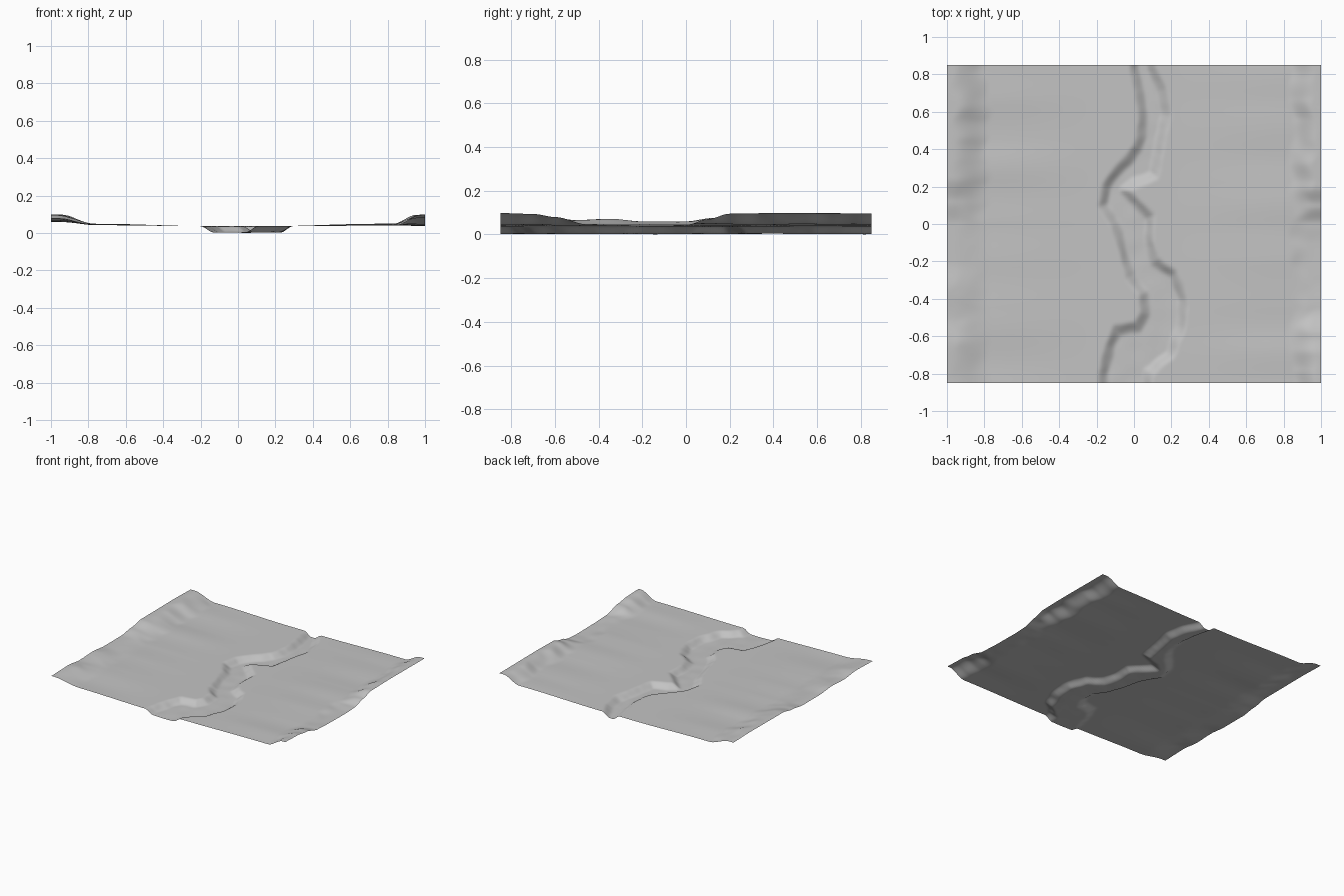
import bpy, bmesh, math
from mathutils import Vector, noise

if "Cube" in bpy.data.objects:
    bpy.data.objects.remove(bpy.data.objects["Cube"])

grey = bpy.data.materials.new("pale grey ground")
grey.diffuse_color = (0.55, 0.55, 0.55, 1)
grey.use_nodes = True
grey.node_tree.nodes["Principled BSDF"].inputs["Base Color"].default_value = grey.diffuse_color
HALF_Y = 0.85

# River banks as (x, y), running from the back to the front
left_bank = [(0.01, 1.0), (0.0, 0.84), (0.03, 0.7), (0.05, 0.54), (0.02, 0.4),
             (-0.09, 0.28), (-0.15, 0.2), (-0.165, 0.1), (-0.1, 0.0), (-0.07, -0.1),
             (-0.02, -0.28), (0.05, -0.37), (0.06, -0.48), (0.02, -0.55),
             (-0.09, -0.57), (-0.13, -0.66), (-0.165, -0.8), (-0.165, -1.0)]
right_bank = [(0.08, 1.0), (0.09, 0.84), (0.15, 0.72), (0.17, 0.58), (0.13, 0.4),
              (0.11, 0.26), (0.0, 0.22), (-0.05, 0.18), (0.02, 0.1), (0.09, 0.04),
              (0.08, -0.1), (0.11, -0.2), (0.21, -0.27), (0.265, -0.4),
              (0.25, -0.55), (0.19, -0.7), (0.08, -0.79), (0.06, -1.0)]
river = left_bank + right_bank[::-1]

# Height of the outer rims along y
left_rim = [(-0.85, 0.075), (-0.65, 0.08), (-0.5, 0.066), (-0.35, 0.072), (-0.2, 0.06),
            (0.0, 0.06), (0.12, 0.075), (0.25, 0.096), (0.65, 0.098), (0.85, 0.094)]
right_rim = [(-0.85, 0.098), (-0.7, 0.094), (-0.6, 0.08), (-0.45, 0.046), (-0.3, 0.04),
             (-0.1, 0.038), (0.0, 0.043), (0.1, 0.07), (0.2, 0.095), (0.4, 0.098), (0.85, 0.096)]


def smooth(t):
    t = min(max(t, 0), 1)
    return t * t * (3 - 2 * t)


def lookup(table, v):
    for (a, za), (b, zb) in zip(table, table[1:]):
        if v <= b:
            return za + (zb - za) * smooth((v - a) / (b - a))
    return table[-1][1]


def river_depth(x, y):
    """Signed distance to the bank line, positive inside the river."""
    best, inside = 9, False
    for (ax, ay), (bx, by) in zip(river, river[1:] + river[:1]):
        dx, dy = bx - ax, by - ay
        t = min(max(((x - ax) * dx + (y - ay) * dy) / (dx * dx + dy * dy), 0), 1)
        best = min(best, (x - ax - t * dx) ** 2 + (y - ay - t * dy) ** 2)
        if (ay > y) != (by > y) and x < ax + (y - ay) * dx / dy:
            inside = not inside
    return math.sqrt(best) * (1 if inside else -1)


def height(x, y):
    # Plain with shallow furrows running outward from the river
    side = 1 if x > 0 else -1
    n = noise.noise(Vector((side * 5, y * 4.5, 0.3)))
    out = smooth((abs(x) - 0.15) / 0.6)
    z = 0.036 + out * (0.009 + 0.009 * n)
    # Crumpled rising rims
    wobble = noise.noise(Vector((x * 5, y * 9, 2.0)))
    start = (0.77 if side < 0 else 0.83) + 0.04 * wobble
    rim = lookup(left_rim if side < 0 else right_rim, y)
    rise = smooth((abs(x) - start) / (0.2 if side < 0 else 0.14))
    z += rise * (rim - z) + 0.008 * rise * (1 - rise) * 4 * wobble
    z = min(z, 0.1)
    # River cut
    if abs(x) < 0.36:
        d = river_depth(x, y) + 0.008 * noise.noise(Vector((x * 14, y * 14, 0)))
        bed = 0.003 + 0.003 * noise.noise(Vector((x * 9, y * 9, 4)))
        z += smooth((d + 0.035) / 0.07) * (max(bed, 0) - z)
    return z


def ground(name, x0, x1, nx, ny):
    bm = bmesh.new()
    rows = []
    for j in range(ny + 1):
        y = -HALF_Y + 2 * HALF_Y * j / ny
        xs = [x0 + (x1 - x0) * i / nx for i in range(nx + 1)]
        rows.append([bm.verts.new((x, y, height(x, y))) for x in xs])
    for r, s in zip(rows, rows[1:]):
        for i in range(nx):
            bm.faces.new((r[i], r[i + 1], s[i + 1], s[i]))
    for f in bm.faces:
        f.smooth = True
    mesh = bpy.data.meshes.new(name)
    bm.to_mesh(mesh)
    bm.free()
    mesh.materials.append(grey)
    bpy.context.collection.objects.link(bpy.data.objects.new(name, mesh))


# Three strips side by side
ground("left_plain", -1, -0.36, 50, 130)
ground("river_bed", -0.36, 0.30, 66, 130)
ground("right_plain", 0.30, 1, 55, 130)
